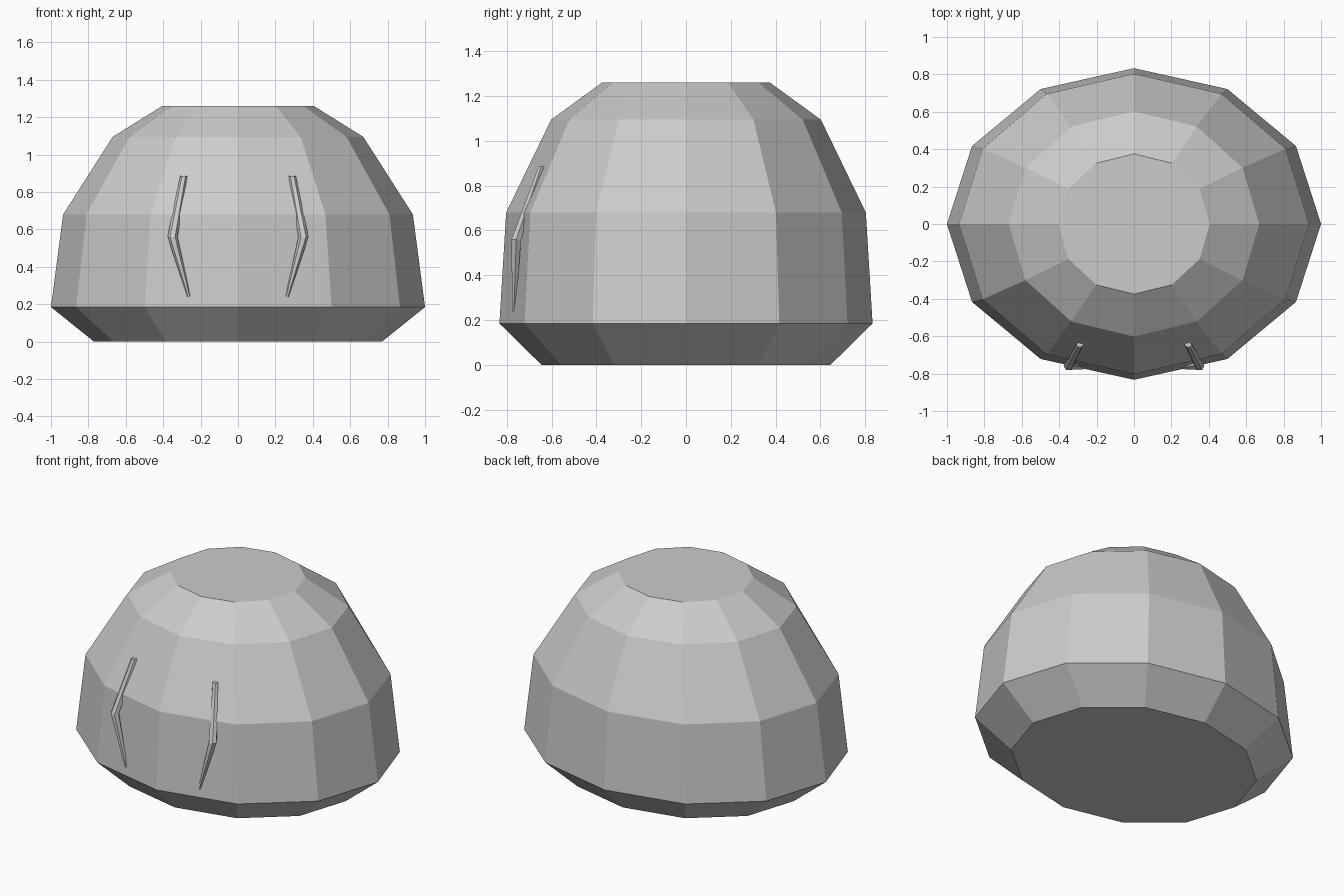
import bpy
import bmesh
from math import cos, sin, pi

if "Cube" in bpy.data.objects:
    bpy.data.objects.remove(bpy.data.objects["Cube"])

grey = bpy.data.materials.new("plain_grey")
grey.diffuse_color = (0.6, 0.6, 0.6, 1)
grey.use_nodes = True
grey.node_tree.nodes["Principled BSDF"].inputs["Base Color"].default_value = grey.diffuse_color


def loft(name, rings, sides):
    """Skin flat-faced rings given as (x, y, z, radius_x, radius_y), bottom to top."""
    bm = bmesh.new()
    loops = [[bm.verts.new((x + rx * cos(2 * pi * i / sides),
                            y + ry * sin(2 * pi * i / sides), z))
              for i in range(sides)] for x, y, z, rx, ry in rings]
    for low, high in zip(loops, loops[1:]):
        for i in range(sides):
            j = (i + 1) % sides
            bm.faces.new((low[i], low[j], high[j], high[i]))
    bm.faces.new(loops[0][::-1])
    bm.faces.new(loops[-1])
    mesh = bpy.data.meshes.new(name)
    bm.to_mesh(mesh)
    bm.free()
    mesh.materials.append(grey)
    obj = bpy.data.objects.new(name, mesh)
    bpy.context.collection.objects.link(obj)
    return obj


# Twelve-sided oval dome with an undercut base and a flat top
loft("dome_body", [
    (0, 0, 0.0, 0.77, 0.645),
    (0, 0, 0.185, 1.0, 0.833),
    (0, 0, 0.68, 0.935, 0.803),
    (0, 0, 1.095, 0.67, 0.602),
    (0, 0, 1.26, 0.405, 0.375),
], 12)

# Pair of bent, tapered rods resting on the front
for side, label in ((-1, "left"), (1, "right")):
    loft("bent_rod_" + label, [
        (side * 0.262, -0.768, 0.24, 0.009, 0.009),
        (side * 0.350, -0.758, 0.56, 0.027, 0.025),
        (side * 0.290, -0.646, 0.885, 0.019, 0.014),
    ], 6)
